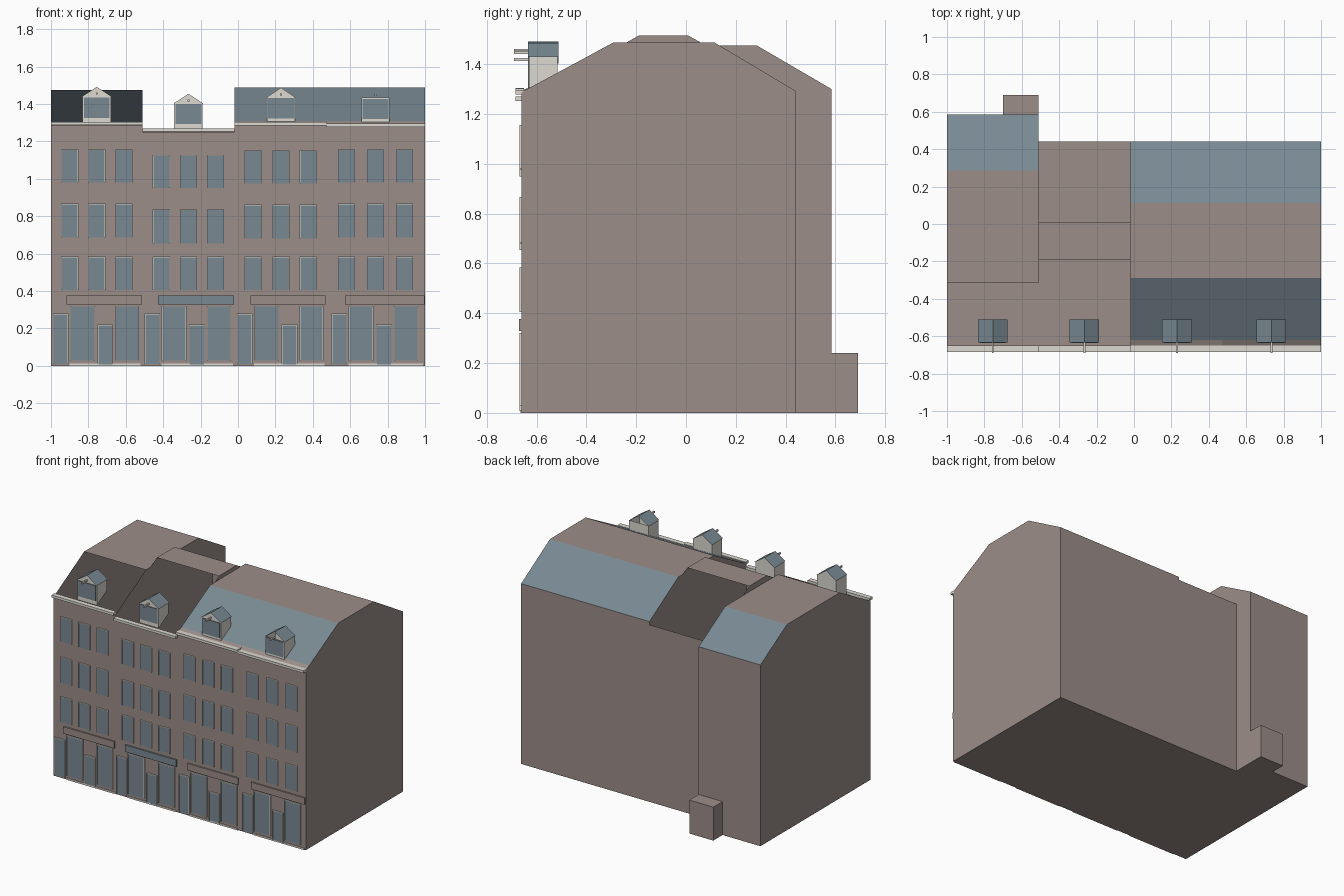
import bpy, bmesh

if "Cube" in bpy.data.objects:
    bpy.data.objects.remove(bpy.data.objects["Cube"])


def material(name, rgb):
    m = bpy.data.materials.new(name)
    m.diffuse_color = (*rgb, 1)
    m.use_nodes = True
    m.node_tree.nodes["Principled BSDF"].inputs["Base Color"].default_value = m.diffuse_color
    return m


BROWN = material("brown brick", (0.33, 0.27, 0.25))
SLATE = material("blue grey slate", (0.19, 0.25, 0.29))
CREAM = material("cream trim", (0.72, 0.70, 0.64))


def finish(name, bm, mats, recalc=True):
    if recalc:
        bmesh.ops.recalc_face_normals(bm, faces=bm.faces)
    me = bpy.data.meshes.new(name)
    bm.to_mesh(me)
    bm.free()
    for m in mats:
        me.materials.append(m)
    ob = bpy.data.objects.new(name, me)
    bpy.context.collection.objects.link(ob)
    return ob


def add_box(bm, x0, x1, y0, y1, z0, z1, mat=0):
    vs = bmesh.ops.create_cube(bm, size=1)["verts"]
    for v in vs:
        v.co.x = x0 if v.co.x < 0 else x1
        v.co.y = y0 if v.co.y < 0 else y1
        v.co.z = z0 if v.co.z < 0 else z1
    for f in {f for v in vs for f in v.link_faces}:
        f.material_index = mat


def box(name, mat, *dims):
    bm = bmesh.new()
    add_box(bm, *dims)
    return finish(name, bm, [mat])


def prism(name, x0, x1, profile, mats, skip=(), slate=()):
    """Extrude a (y, z) profile along x; leave out or recolour chosen edges."""
    bm = bmesh.new()
    a = [bm.verts.new((x0, y, z)) for y, z in profile]
    b = [bm.verts.new((x1, y, z)) for y, z in profile]
    bm.faces.new(a)
    bm.faces.new(b[::-1])
    n = len(profile)
    for i in range(n):
        j = (i + 1) % n
        if i not in skip:
            f = bm.faces.new((a[j], a[i], b[i], b[j]))
            f.material_index = 1 if i in slate else 0
    return finish(name, bm, mats)


FRONT = -0.66
PLATE = FRONT - 0.005
EDGE = FRONT - 0.009


def framed_panel(bm, x0, x1, z0, z1, t=0.005):
    """Slate glass plate with a thin cream surround."""
    add_box(bm, x0, x1, PLATE, FRONT, z0, z1, 0)
    for xa, xb, za, zb in ((x0 - t, x0, z0, z1), (x1, x1 + t, z0, z1),
                           (x0 - t, x1 + t, z1, z1 + t)):
        add_box(bm, xa, xb, EDGE, FRONT, za, zb, 1)


def dormer(label, cx, base, top, pediment):
    y0, y1, w, ridge = -0.63, -0.515, 0.076, top + 0.05
    # walls: open at the top, lower edge following the roof slope
    prism(label + "_dormer_walls", cx - w, cx + w,
          [(y0, base), (y0, top), (y1, top), (y1, base + 0.065)],
          [CREAM], skip=(1, 3))
    # small gable roof
    bm = bmesh.new()
    ends = []
    for y in (y0 - 0.004, y1 + 0.004):
        ends.append([bm.verts.new((cx + dx, y, z)) for dx, z in
                     ((-w - 0.003, top - 0.002), (0, ridge), (w + 0.003, top - 0.002))])
    for i in (0, 1):
        bm.faces.new((ends[0][i], ends[0][i + 1], ends[1][i + 1], ends[1][i]))
    if pediment:
        for e in ends:
            bm.faces.new(e).material_index = 1
    finish(label + "_dormer_roof", bm, [SLATE, CREAM])
    # window and hoisting beam
    box(label + "_dormer_window", SLATE, cx - 0.069, cx + 0.069,
        y0 - 0.005, y0, base + 0.03, top - 0.006)
    box(label + "_hoist_beam", CREAM, cx - 0.005, cx + 0.005,
        -0.69, y0, top + 0.008, top + 0.02)


# House shells: some roof slopes are left open
X = [-1.0, -0.51, -0.018, 0.472, 1.0]
prism("first_house", X[0], X[1],
      [(FRONT, 0), (FRONT, 1.285), (-0.315, 1.475), (0.285, 1.475), (0.585, 1.30), (0.585, 0)],
      [BROWN, SLATE], skip=(1,), slate=(3,))
prism("second_house", X[1], X[2],
      [(FRONT, 0), (FRONT, 1.25), (-0.19, 1.515), (0.01, 1.515), (0.44, 1.27), (0.44, 0)],
      [BROWN, SLATE], skip=(1, 3))
for name, i, eave in (("third_house", 2, 1.295), ("fourth_house", 3, 1.288)):
    prism(name, X[i], X[i + 1],
          [(FRONT, 0), (FRONT, eave), (-0.62, 1.31), (-0.29, 1.488), (0.113, 1.488),
           (0.44, 1.293), (0.44, 0)],
          [BROWN, SLATE], slate=(2, 4))
box("rear_annex", BROWN, -0.70, -0.51, 0.585, 0.69, 0, 0.24)

# Per house: label, window centres, height shift, cornice, dormer base and top
HOUSES = [
    ("first", (-0.90, -0.755, -0.61), 0.0, 1.287, 1.295, 1.442, True),
    ("second", (-0.41, -0.265, -0.12), -0.03, 1.252, 1.262, 1.405, True),
    ("third", (0.08, 0.23, 0.375), -0.005, 1.285, 1.293, 1.437, True),
    ("fourth", (0.58, 0.735, 0.89), 0.0, 1.278, 1.29, 1.434, False),
]

for i, (label, cols, dz, cornice, base, top, ped) in enumerate(HOUSES):
    # cornice
    box(label + "_cornice", CREAM, X[i], X[i + 1], -0.685, -0.65, cornice, cornice + 0.018)
    # upper windows
    bm = bmesh.new()
    for z0, z1 in ((0.405, 0.58), (0.685, 0.863), (0.98, 1.153)):
        s = 0 if z0 < 0.5 else dz
        for cx in cols:
            framed_panel(bm, cx - 0.042, cx + 0.042, z0 + s, z1 + s, 0.004)
    finish(label + "_upper_windows", bm, [SLATE, CREAM])
    # shopfront: side door, two display windows, low middle door
    c = cols[1]
    bm = bmesh.new()
    for xa, xb, za, zb in ((-0.23, -0.157, 0.01, 0.275), (-0.138, -0.015, 0.03, 0.315),
                           (0.008, 0.083, 0.008, 0.215), (0.104, 0.222, 0.03, 0.315)):
        framed_panel(bm, c + xa, c + xb, za, zb)
    finish(label + "_shopfront", bm, [SLATE, CREAM])
    # sign board over the shop and plinth below
    box(label + "_sign_board", SLATE if i == 1 else BROWN,
        c - 0.163, X[i + 1] - 0.004, EDGE - 0.001, FRONT, 0.328, 0.377)
    box(label + "_plinth", CREAM, c - 0.145, X[i + 1] - 0.01, PLATE, FRONT, 0, 0.012)
    dormer(label, c, base, top, ped)
